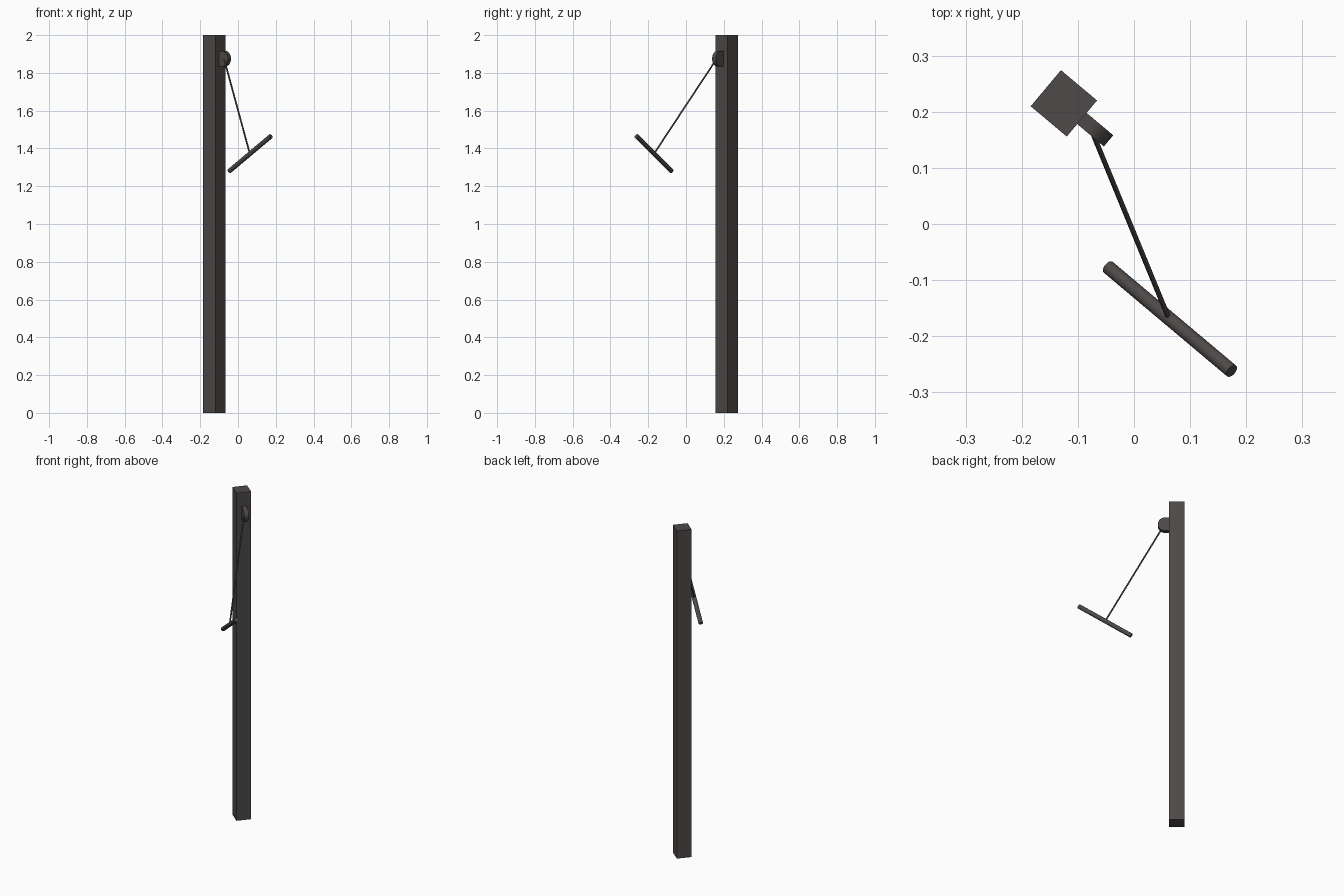
import bpy, bmesh, math
from mathutils import Vector, Matrix

cube = bpy.data.objects.get("Cube")
if cube:
    bpy.data.objects.remove(cube, do_unlink=True)

mat = bpy.data.materials.new("dark warm grey")
colour = (0.075, 0.067, 0.065, 1)
mat.use_nodes = True
mat.diffuse_color = colour
mat.node_tree.nodes["Principled BSDF"].inputs["Base Color"].default_value = colour

TURN = Matrix.Rotation(math.radians(-40), 4, "Z")
POST_X, POST_Y, POST_W = -0.125, 0.215, 0.084


def finish(name, bm, matrix, smooth=False):
    bmesh.ops.recalc_face_normals(bm, faces=bm.faces)
    mesh = bpy.data.meshes.new(name)
    bm.to_mesh(mesh)
    bm.free()
    obj = bpy.data.objects.new(name, mesh)
    bpy.context.collection.objects.link(obj)
    obj.matrix_world = matrix
    mesh.materials.append(mat)
    if smooth:
        bpy.ops.object.select_all(action="DESELECT")
        obj.select_set(True)
        bpy.context.view_layer.objects.active = obj
        bpy.ops.object.shade_smooth_by_angle(angle=math.radians(35))
    return obj


def bar(name, start, end, radius, sides):
    """Round bar between two points."""
    a, b = Vector(start), Vector(end)
    bm = bmesh.new()
    bmesh.ops.create_cone(bm, cap_ends=True, segments=sides, radius1=radius,
                          radius2=radius, depth=(b - a).length)
    spin = (b - a).to_track_quat("Z", "Y").to_matrix().to_4x4()
    finish(name, bm, Matrix.Translation((a + b) / 2) @ spin, True)


# Square post, turned about its own axis
bm = bmesh.new()
bmesh.ops.create_cube(bm, size=1)
bmesh.ops.scale(bm, vec=(POST_W, POST_W, 2), verts=bm.verts)
finish("post", bm, Matrix.Translation((POST_X, POST_Y, 1)) @ TURN)

# Round-nosed mounting lug on one face of the post
RADIUS, NECK, THICK, STEPS = 0.042, 0.02, 0.026, 16
profile = [(0, RADIUS), (0, -RADIUS)]
for i in range(STEPS + 1):
    a = math.pi * (i / STEPS - 0.5)
    profile.append((NECK + RADIUS * math.cos(a), RADIUS * math.sin(a)))
bm = bmesh.new()
face = bm.faces.new([bm.verts.new((x, -THICK / 2, z)) for x, z in profile])
side = bmesh.ops.extrude_face_region(bm, geom=[face])
bmesh.ops.translate(bm, vec=(0, THICK, 0),
                    verts=[g for g in side["geom"] if isinstance(g, bmesh.types.BMVert)])
offset = Matrix.Translation((POST_W / 2, 0, 0))
finish("mounting_lug", bm,
       Matrix.Translation((POST_X, POST_Y, 1.875)) @ TURN @ offset, True)

# Thin rod swinging out to the crossbar
bar("hanging_rod", (-0.072, 0.158, 1.868), (0.062, -0.168, 1.374), 0.0045, 12)
bar("crossbar", (-0.046, -0.077, 1.28), (0.174, -0.262, 1.465), 0.0125, 24)
